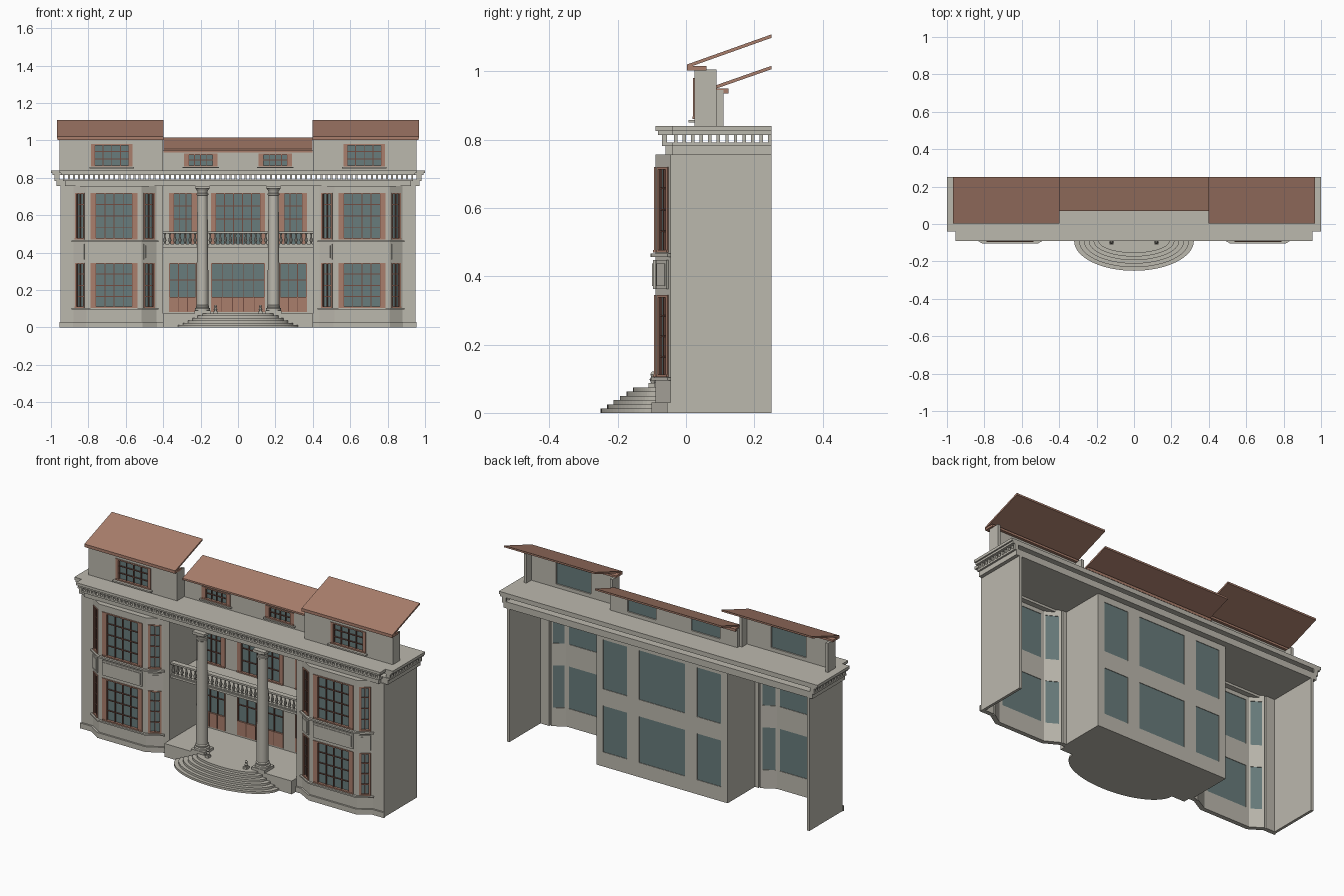
import bpy, bmesh, math
from mathutils import Matrix, Vector

if "Cube" in bpy.data.objects:
    bpy.data.objects.remove(bpy.data.objects["Cube"])


def material(name, rgb):
    m = bpy.data.materials.new(name)
    m.use_nodes = True
    m.diffuse_color = (*rgb, 1)
    m.node_tree.nodes["Principled BSDF"].inputs["Base Color"].default_value = (*rgb, 1)
    return m


MATS = [material("pale_stone", (0.50, 0.48, 0.42)), material("terracotta", (0.40, 0.21, 0.15)),
        material("window_glass", (0.14, 0.20, 0.20)), material("dark_wood", (0.17, 0.075, 0.055))]
STONE, CLAY, GLASS, WOOD = range(4)


class Part:
    """Collects simple solids into one named object."""

    def __init__(self, name):
        self.name, self.bm = name, bmesh.new()

    def box(self, x, y, z, mat=STONE, frame=None):
        c = Vector((sum(x) / 2, sum(y) / 2, sum(z) / 2))
        size = (abs(x[1] - x[0]), abs(y[1] - y[0]), abs(z[1] - z[0]), 1)
        m = (frame or Matrix()) @ Matrix.Translation(c) @ Matrix.Diagonal(size)
        new = bmesh.ops.create_cube(self.bm, size=1, matrix=m)["verts"]
        for f in {f for v in new for f in v.link_faces}:
            f.material_index = mat

    def prism(self, base, offset, mat=STONE):
        a = [self.bm.verts.new(p) for p in base]
        b = [self.bm.verts.new(Vector(p) + Vector(offset)) for p in base]
        faces = [self.bm.faces.new(a), self.bm.faces.new(b)]
        for i in range(len(a)):
            j = (i + 1) % len(a)
            faces.append(self.bm.faces.new((a[i], a[j], b[j], b[i])))
        for f in faces:
            f.material_index = mat

    def lathe(self, x, y, profile, seg):
        rings = [[self.bm.verts.new((x + r * math.cos(t * math.tau / seg),
                                     y + r * math.sin(t * math.tau / seg), z))
                  for t in range(seg)] for r, z in profile]
        for lo, hi in zip(rings, rings[1:]):
            for i in range(seg):
                j = (i + 1) % seg
                self.bm.faces.new((lo[i], lo[j], hi[j], hi[i]))
        self.bm.faces.new(rings[0])
        self.bm.faces.new(rings[-1])

    def done(self, smooth=False):
        bmesh.ops.recalc_face_normals(self.bm, faces=self.bm.faces[:])
        me = bpy.data.meshes.new(self.name)
        self.bm.to_mesh(me)
        self.bm.free()
        for m in MATS:
            me.materials.append(m)
        ob = bpy.data.objects.new(self.name, me)
        bpy.context.scene.collection.objects.link(ob)
        if smooth:
            bpy.ops.object.select_all(action="DESELECT")
            ob.select_set(True)
            bpy.context.view_layer.objects.active = ob
            bpy.ops.object.shade_smooth_by_angle(angle=math.radians(35))
        return ob


def wall_frame(p, q):
    """Local axes: along the wall, outward towards the front, up. Returns frame and length."""
    p, q = sorted((Vector((*p, 0)), Vector((*q, 0))), key=lambda v: v.x)
    u = (q - p).normalized()
    out = Vector((u.y, -u.x, 0))
    m = Matrix((u, out, (0, 0, 1))).transposed().to_4x4()
    m.translation = p
    return m, (q - p).length


def wall(part, frame, length, z, holes, thick=0.015):
    us = sorted({0, length, *[v for h in holes for v in h[:2]]})
    zs = sorted({*z, *[v for h in holes for v in h[2:]]})
    for u0, u1 in zip(us, us[1:]):
        start = zs[0]
        for z0, z1 in zip(zs, zs[1:]):
            cut = any(h[0] < (u0 + u1) / 2 < h[1] and h[2] < (z0 + z1) / 2 < h[3] for h in holes)
            if cut:
                if z0 > start:
                    part.box((u0, u1), (-thick, 0), (start, z0), STONE, frame)
                start = z1
        if zs[-1] > start:
            part.box((u0, u1), (-thick, 0), (start, zs[-1]), STONE, frame)


def window(part, frame, hole, cols, rows, jamb=0.025, panel=0):
    u0, u1, z0, z1 = hole
    part.box((u0, u1), (-0.012, -0.008), (z0, z1), GLASS, frame)
    # brick jambs, head and sill
    for a, b in ((u0, u0 + jamb), (u1 - jamb, u1)):
        part.box((a, b), (-0.008, 0.004), (z0, z1), CLAY, frame)
    part.box((u0, u1), (-0.008, 0.004), (z1 - 0.007, z1), CLAY, frame)
    if panel:
        part.box((u0, u1), (-0.008, 0.002), (z0, z0 + panel), CLAY, frame)
    else:
        part.box((u0, u1), (-0.008, 0.006), (z0, z0 + 0.007), CLAY, frame)
    # glazing bars
    a, b, lo, w = u0 + jamb, u1 - jamb, z0 + panel, 0.0022
    for i in range(cols + 1):
        c = a + (b - a) * i / cols
        part.box((c - w, c + w), (-0.008, -0.001), (lo, z1), WOOD, frame)
    for i in range(1, rows):
        c = lo + (z1 - lo) * i / rows
        part.box((a, b), (-0.008, -0.002), (c - w, c + w), WOOD, frame)


FLOORS = ((0.105, 0.345), (0.47, 0.72))

for side, s in (("left", 1), ("right", -1)):
    # Wing: flat strips, canted bay, end wall and porch side wall
    walls, wins, trim = Part(side + "_wing_walls"), Part(side + "_bay_windows"), Part(side + "_bay_trim")
    plan = [(0.95, -0.045), (0.88, -0.045), (0.81, -0.09), (0.515, -0.09), (0.435, -0.045), (0.40, -0.045)]
    for i, (p, q) in enumerate(zip(plan, plan[1:])):
        f, n = wall_frame((s * p[0], p[1]), (s * q[0], q[1]))
        bay = 0 < i < 4
        edge = 0.022 if i == 2 else 0.012
        holes = [(edge, n - edge, *z) for z in FLOORS] if bay else []
        wall(walls, f, n, (0, 0.757), holes)
        for h in holes:
            window(wins, f, h, 4 if i == 2 else 2, 4, 0.027 if i == 2 else 0.009)
        ends = (-0.004, n + 0.004)
        trim.box(ends, (0, 0.01), (0, 0.03), STONE, f)
        if bay:
            for z in ((0.095, 0.103), (0.457, 0.466)):
                trim.box(ends, (0, 0.013), z, STONE, f)
            # raised apron panel with a border
            trim.box((edge, n - edge), (0, 0.006), (0.362, 0.447), STONE, f)
            trim.box((edge + 0.008, n - edge - 0.008), (0, 0.009), (0.372, 0.437), STONE, f)
    trim.prism([(s * x, y, 0.742) for x, y in plan[1:5]], (0, 0, 0.015))
    walls.box((s * 0.935, s * 0.95), (-0.045, 0.25), (0, 0.757))
    walls.box((s * 0.40, s * 0.412), (-0.045, 0.215), (0, 0.757))
    for p in (walls, wins, trim):
        p.done()

    # Attic pavilion with its sloping roof
    attic, panes, roof = Part(side + "_attic"), Part(side + "_attic_window"), Part(side + "_roof")
    f, n = wall_frame((s * 0.955, 0.025), (s * 0.40, 0.025))
    mid = s * 0.675 - f.translation.x
    hole = (mid - 0.11, mid + 0.11, 0.86, 0.98)
    wall(attic, f, n, (0.84, 1.005), [hole], 0.02)
    window(panes, f, hole, 4, 3, 0.018)
    attic.box((hole[0] - 0.01, hole[1] + 0.01), (0, 0.018), (0.85, 0.858), STONE, f)
    for a, b in ((0.955, 0.94), (0.415, 0.40)):
        attic.box((s * a, s * b), (0.026, 0.09), (0.84, 1.005))
    roof.box((s * 0.965, s * 0.397), (0.003, 0.06), (1.003, 1.015), CLAY)
    roof.prism([(s * 0.967, y, z) for y, z in ((0.003, 1.01), (0.25, 1.098), (0.25, 1.108), (0.003, 1.02))],
               (-s * 0.57, 0, 0), CLAY)
    for p in (attic, panes, roof):
        p.done()

    # Portico column on a square plinth
    col = Part(side + "_column")
    col.box((s * 0.19 - 0.042, s * 0.19 + 0.042), (-0.092, -0.008), (0.075, 0.09))
    col.lathe(s * 0.19, -0.05, [(0.04, 0.09), (0.04, 0.102), (0.034, 0.106), (0.036, 0.115), (0.031, 0.12),
                                (0.031, 0.3), (0.027, 0.705), (0.031, 0.708), (0.031, 0.715), (0.027, 0.718),
                                (0.028, 0.73), (0.037, 0.742)], 24)
    col.box((s * 0.19 - 0.038, s * 0.19 + 0.038), (-0.088, -0.012), (0.742, 0.757))
    col.done(True)

    # Small ornament at the head of the steps
    orn = Part(side + "_step_ornament")
    orn.box((s * 0.12 - 0.011, s * 0.12 + 0.011), (-0.11, -0.085), (0.075, 0.088))
    orn.lathe(s * 0.12, -0.097, [(0.006, 0.088), (0.01, 0.098), (0.005, 0.106), (0.008, 0.113), (0.003, 0.121)], 10)
    orn.done(True)

# Recessed entrance wall, doors and upper windows
entry, glazing = Part("entrance_wall"), Part("entrance_windows")
f, n = wall_frame((-0.40, 0.2), (0.40, 0.2))
spans = ((0.03, 0.18, 3), (0.255, 0.545, 5), (0.62, 0.77, 3))
holes = [(a, b, *z) for a, b, _ in spans for z in ((0.082, 0.345), (0.44, 0.72))]
wall(entry, f, n, (0, 0.757), holes)
for a, b, c in spans:
    window(glazing, f, (a, b, 0.082, 0.345), c, 2, 0.004, 0.08)
    window(glazing, f, (a, b, 0.44, 0.72), c, 4, 0.026)
    for i in range(1, c):
        u = a + (b - a) * i / c
        glazing.box((u - 0.002, u + 0.002), (-0.008, 0.004), (0.085, 0.16), WOOD, f)
entry.done()
glazing.done()

# Porch floor and curved steps
porch = Part("porch_floor")
porch.box((-0.40, 0.40), (-0.09, 0.2), (0, 0.075))
porch.done()
steps = Part("curved_steps")
for i in range(6):
    rx, ry = 0.32 - 0.026 * i, 0.16 - 0.019 * i
    arc = [math.pi * (1 + t / 32) for t in range(33)]
    steps.prism([(rx * math.cos(t), -0.09 + ry * math.sin(t), 0.0125 * i) for t in arc], (0, 0, 0.0125))
steps.done()

# Balcony with turned balusters
balcony = Part("balcony")
balcony.box((-0.40, 0.40), (-0.035, 0.2), (0.428, 0.44))
balcony.box((-0.40, 0.40), (-0.03, -0.008), (0.44, 0.446))
balcony.box((-0.40, 0.40), (-0.034, -0.004), (0.503, 0.513))
for i in range(30):
    balcony.lathe(-0.3915 + 0.027 * i, -0.019, [(0.007, 0.446), (0.004, 0.452), (0.009, 0.466), (0.004, 0.485),
                                               (0.004, 0.494), (0.007, 0.503)], 8)
balcony.done(True)

# Cornice slabs with a dentil course between them
cornice = Part("cornice")
for z0, z1, o in ((0.755, 0.782, 0.02), (0.782, 0.792, 0.03), (0.814, 0.825, 0.042), (0.825, 0.84, 0.05)):
    cornice.box((-0.95 - o, 0.95 + o), (-0.04, 0.25), (z0, z1))
    cornice.box((-0.905 - o, 0.905 + o), (-0.04 - o, -0.04), (z0, z1))
cornice.done()
dentils = Part("dentils")
for i in range(70):
    x = -0.9315 + 0.027 * i
    dentils.box((x - 0.005, x + 0.005), (-0.07, -0.055), (0.792, 0.814))
for i in range(12):
    y = -0.03 + 0.025 * i
    for s in (1, -1):
        dentils.box((s * 0.955, s * 0.98), (y - 0.005, y + 0.005), (0.792, 0.814))
dentils.done()

# Central attic and roof
attic, panes, roof = Part("central_attic"), Part("central_attic_windows"), Part("central_roof")
f, n = wall_frame((-0.40, 0.09), (0.40, 0.09))
holes = [(0.4 + c - 0.09, 0.4 + c + 0.09, 0.86, 0.93) for c in (-0.2, 0.2)]
wall(attic, f, n, (0.84, 0.945), holes, 0.02)
for h in holes:
    window(panes, f, h, 4, 2, 0.025)
    attic.box((h[0] - 0.008, h[1] + 0.008), (0, 0.012), (0.852, 0.859), STONE, f)
roof.box((-0.397, 0.397), (0.085, 0.125), (0.935, 0.95), CLAY)
roof.prism([(-0.397, y, z) for y, z in ((0.07, 0.943), (0.25, 1.006), (0.25, 1.016), (0.07, 0.953))],
           (0.794, 0, 0), CLAY)
for p in (attic, panes, roof):
    p.done()
